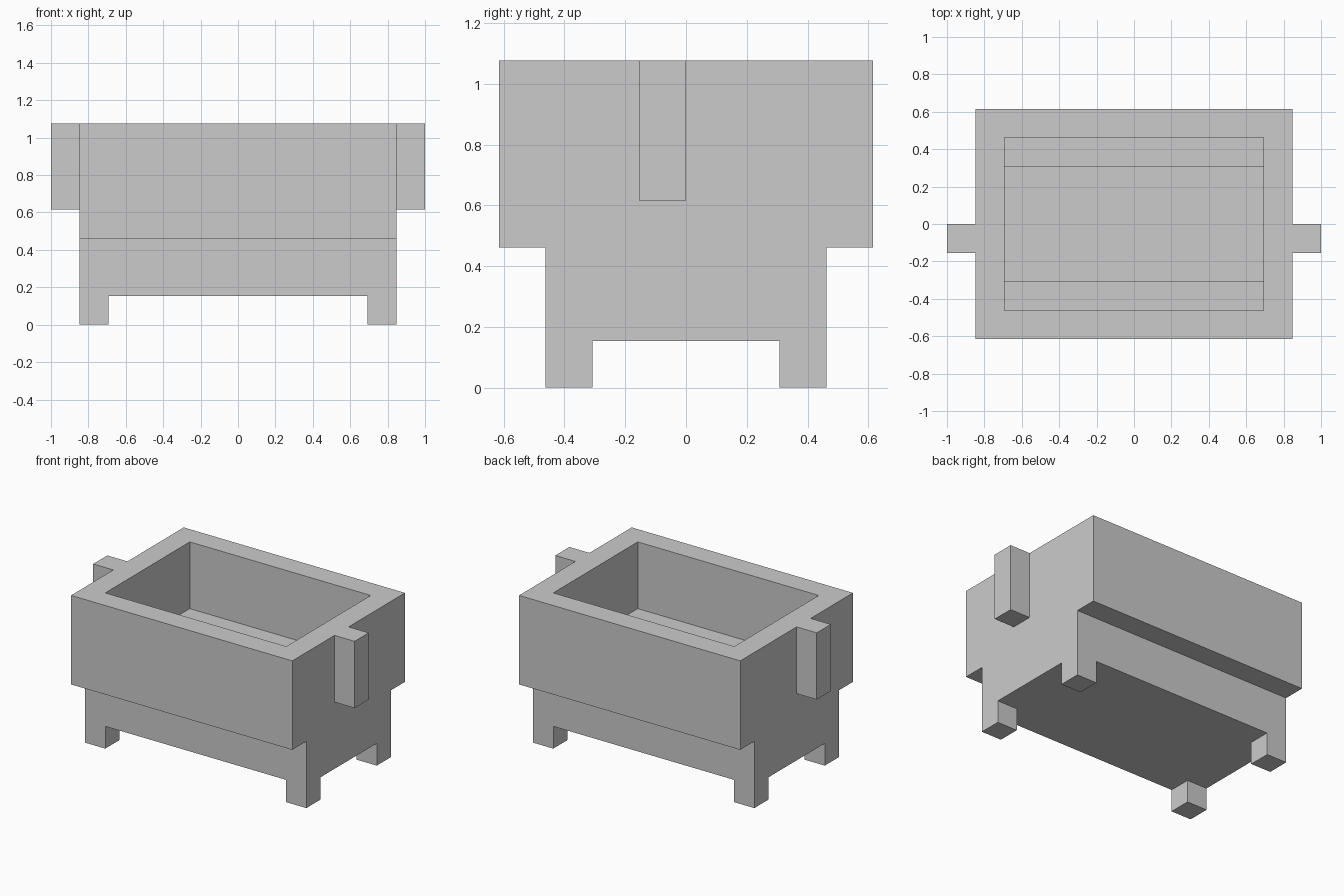
import bpy

if "Cube" in bpy.data.objects:
    bpy.data.objects.remove(bpy.data.objects["Cube"])

U = 2 / 13  # the model sits on a 13-unit-wide block grid


def prism(name, profile, x0, x1):
    """Extrude a (y, z) profile, counter-clockwise seen from +x, from x0 to x1."""
    n = len(profile)
    verts = [(x * U, y * U, z * U) for x in (x0, x1) for y, z in profile]
    faces = [tuple(reversed(range(n))), tuple(range(n, 2 * n))]
    faces += [(i, (i + 1) % n, (i + 1) % n + n, i + n) for i in range(n)]
    mesh = bpy.data.meshes.new(name)
    mesh.from_pydata(verts, [], faces)
    obj = bpy.data.objects.new(name, mesh)
    bpy.context.collection.objects.link(obj)
    return obj


def stepped(lower, upper, bottom, step, top):
    """Symmetric profile, narrow below the step and wide above it."""
    right = [(lower, bottom), (lower, step), (upper, step), (upper, top)]
    return right + [(-y, z) for y, z in reversed(right)]


def box(name, x0, x1, y0, y1, z0, z1):
    return prism(name, [(y0, z0), (y1, z0), (y1, z1), (y0, z1)], x0, x1)


def combine(target, helper, operation):
    """Boolean a hidden helper into the target."""
    mod = target.modifiers.new(helper.name, 'BOOLEAN')
    mod.operation = operation
    mod.solver = 'EXACT'
    mod.object = helper
    helper.hide_render = True
    helper.hide_set(True)


# Outer tub, stepped in at the lower half
tub = prism("tub", stepped(3, 4, 0, 3, 7), -5.5, 5.5)

# Stepped inside with a ledge all along both long walls
combine(tub, prism("cavity_cutter", stepped(2, 3, 2, 4, 8), -4.5, 4.5), 'DIFFERENCE')

# Crossing gaps underneath leave the four corner legs
combine(tub, box("front_leg_gap_cutter", -4.5, 4.5, -5, 5, -1, 1), 'DIFFERENCE')
combine(tub, box("side_leg_gap_cutter", -7, 7, -2, 2, -1, 1), 'DIFFERENCE')

# Upright handle block on each end, flush with the rim
for side, x0, x1 in (("left", -6.5, -5), ("right", 5, 6.5)):
    combine(tub, box(side + "_handle", x0, x1, -1, 0, 4, 7), 'UNION')
